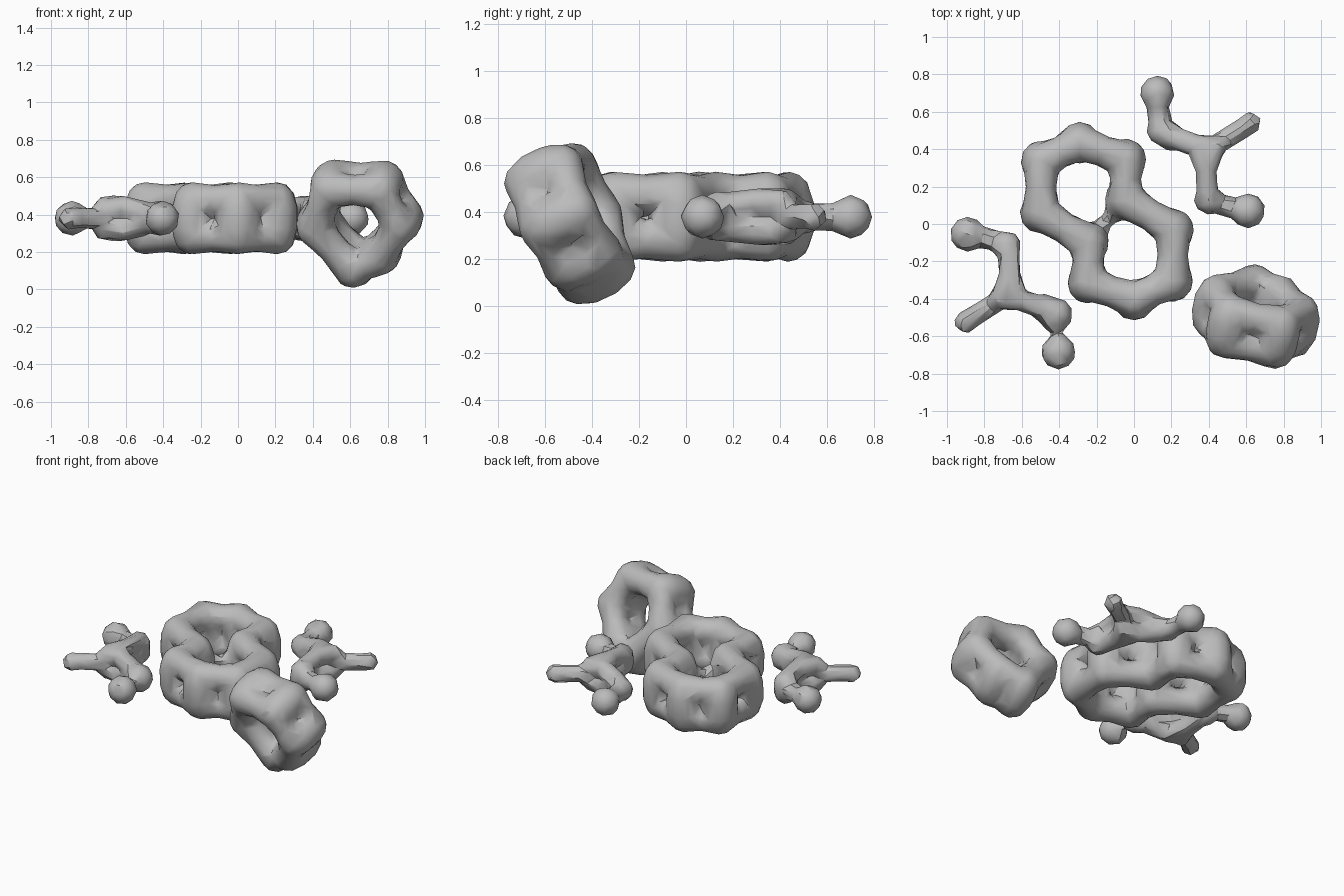
import bpy, bmesh
from mathutils import Vector, Matrix

if "Cube" in bpy.data.objects:
    bpy.data.objects.remove(bpy.data.objects["Cube"])

grey = bpy.data.materials.new("plain_grey")
grey.use_nodes = True
COLOUR = (0.5, 0.5, 0.5, 1)
grey.diffuse_color = COLOUR
grey.node_tree.nodes["Principled BSDF"].inputs["Base Color"].default_value = COLOUR

MID = 0.38                          # height of the flat parts
CENTRE = Vector((-0.145, 0.015, 0))  # the flat parts repeat half a turn about this


def ball(bm, p, r):
    bmesh.ops.create_icosphere(bm, subdivisions=2, radius=r,
                               matrix=Matrix.Translation(p))


def rod(bm, a, b, ra, rb):
    """Tapered rod with round ends."""
    a, b = Vector(a), Vector(b)
    d = b - a
    turn = d.to_track_quat('Z', 'Y').to_matrix().to_4x4()
    bmesh.ops.create_cone(bm, cap_ends=True, segments=12, radius1=ra, radius2=rb,
                          depth=d.length, matrix=Matrix.Translation((a + b) / 2) @ turn)
    ball(bm, a, ra)
    ball(bm, b, rb)


def finish(bm, name):
    """Fuse the pieces into one faceted blob."""
    me = bpy.data.meshes.new(name)
    bm.to_mesh(me)
    bm.free()
    me.materials.append(grey)
    ob = bpy.data.objects.new(name, me)
    bpy.context.collection.objects.link(ob)
    fuse = ob.modifiers.new("fuse", 'REMESH')
    fuse.mode = 'VOXEL'
    fuse.voxel_size = 0.018
    soft = ob.modifiers.new("soften", 'SMOOTH')
    soft.factor, soft.iterations = 0.5, 3
    facet = ob.modifiers.new("facet", 'DECIMATE')
    facet.ratio = 0.07
    bpy.ops.object.select_all(action='DESELECT')
    bpy.context.view_layer.objects.active = ob
    ob.select_set(True)
    bpy.ops.object.convert(target='MESH')
    bpy.ops.object.shade_smooth_by_angle(angle=0.6)


def double_loop(bm, points, normal, offset):
    """Two stacked loops joined at the corners, leaving a slit along each side."""
    off = normal.normalized() * offset
    for a, b in zip(points, points[1:] + points[:1]):
        rod(bm, a - off * 0.6, a + off * 0.6, 0.112, 0.112)
        for s in (-1, 1):
            m = (a + b) / 2 + off * s * 1.02
            rod(bm, a + off * s, m, 0.1, 0.083)
            rod(bm, m, b + off * s, 0.083, 0.1)


# Flat body: outline of two fused six-sided rings
half = [(-0.045, 0.13), (-0.045, 0.345), (-0.29, 0.435), (-0.495, 0.335), (-0.5, 0.06)]
outline = [Vector((x, y, MID)) for x, y in half]
outline += [Vector((2 * CENTRE.x - p.x, 2 * CENTRE.y - p.y, MID)) for p in outline]
bm = bmesh.new()
double_loop(bm, outline, Vector((0, 0, 1)), 0.095)
# thin broken bridge between the two openings
a, b = outline[0], outline[5]
rod(bm, a, a.lerp(b, 0.42), 0.09, 0.045)
rod(bm, b, b.lerp(a, 0.42), 0.09, 0.045)
finish(bm, "fused_rings")

# Tilted single ring at the front left
bm = bmesh.new()
corners = [(0.5, 0.565), (0.77, 0.56), (0.875, 0.37), (0.765, 0.2), (0.63, 0.135), (0.425, 0.36)]
ring = [Vector((x, -0.485 - 0.45 * (z - 0.35) - 0.22 * (x - 0.65), z)) for x, z in corners]
double_loop(bm, ring, Vector((0.22, 1, 0.45)), 0.08)
finish(bm, "tilted_ring")


def branch(name, turned):
    """Three-armed branch; the turned one has its back knob cut loose."""
    bm = bmesh.new()

    def at(x, y, dz=0):
        if turned:
            x, y = 2 * CENTRE.x - x + 0.01, 2 * CENTRE.y - y - 0.015
        return Vector((x, y, MID + dz))

    # knobs on the long and short arms
    ball(bm, at(0.125, 0.7), 0.095)
    ball(bm, at(0.61, 0.07), 0.095)
    if turned:
        ball(bm, at(0.14, 0.5), 0.095)
    else:
        rod(bm, at(0.125, 0.66), at(0.14, 0.52), 0.06, 0.06)
    rod(bm, at(0.14, 0.5), at(0.21, 0.46), 0.075, 0.075)
    rod(bm, at(0.58, 0.07), at(0.42, 0.12), 0.055, 0.06)
    rod(bm, at(0.4, 0.13, -0.03), at(0.4, 0.13, 0.03), 0.078, 0.078)
    # slim tip
    rod(bm, at(0.45, 0.43), at(0.61, 0.53), 0.055, 0.055)
    ball(bm, at(0.62, 0.54), 0.062)
    # doubled middle
    for dz in (-0.065, 0.065):
        rod(bm, at(0.21, 0.46, dz / 2), at(0.34, 0.42, dz), 0.06, 0.058)
        rod(bm, at(0.34, 0.42, dz), at(0.385, 0.29, dz), 0.058, 0.058)
        rod(bm, at(0.44, 0.41, dz), at(0.385, 0.29, dz), 0.052, 0.058)
        rod(bm, at(0.385, 0.29, dz), at(0.39, 0.15, dz * 0.7), 0.058, 0.058)
        rod(bm, at(0.34, 0.42, dz), at(0.45, 0.42, dz * 0.7), 0.058, 0.052)
    finish(bm, name)


branch("back_branch", False)
branch("front_branch", True)
